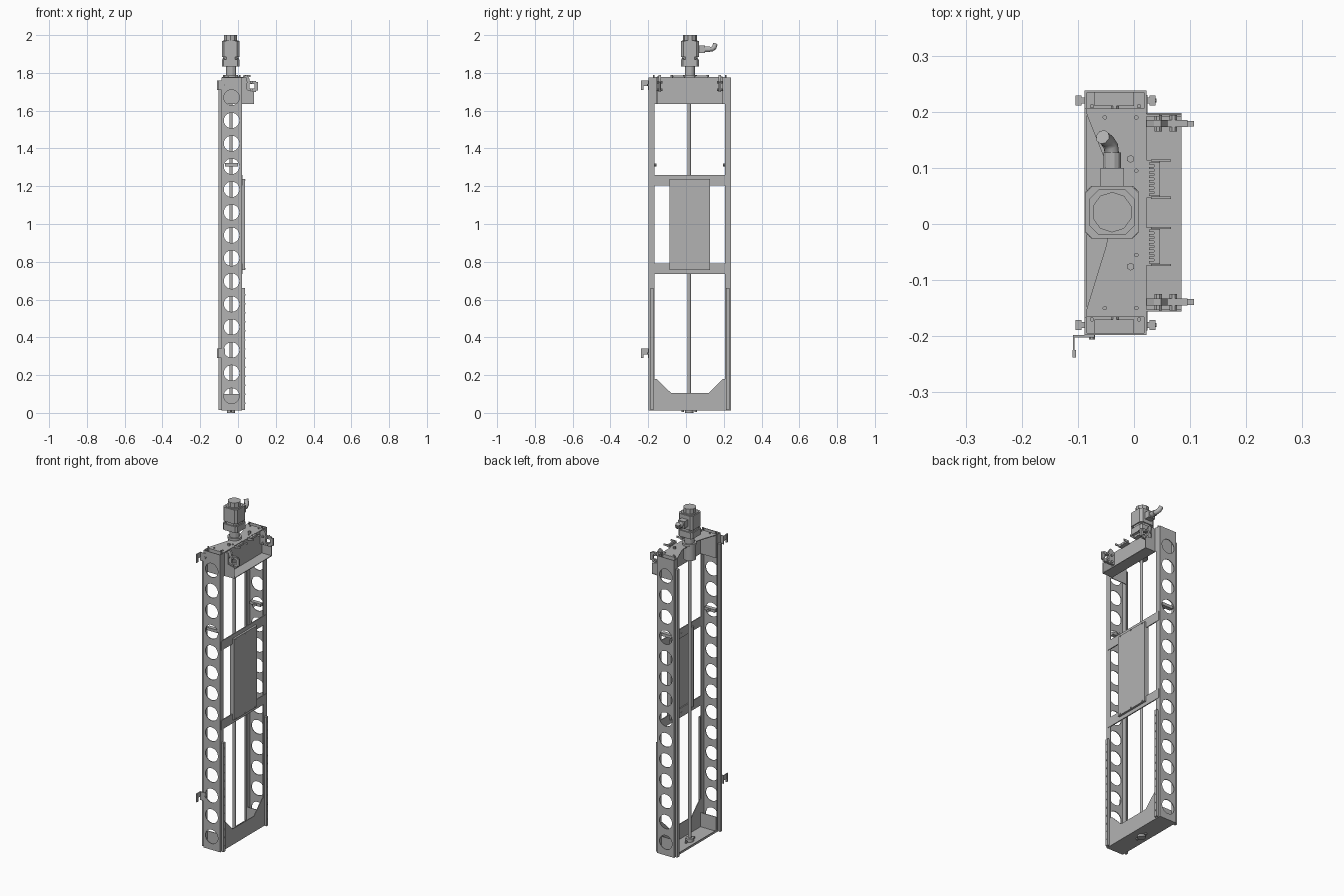
import bpy, bmesh, math
from mathutils import Vector

default = bpy.data.objects.get("Cube")
if default:
    bpy.data.objects.remove(default, do_unlink=True)

steel = bpy.data.materials.new("plain grey steel")
steel.use_nodes = True
grey = (0.45, 0.45, 0.45, 1)
steel.diffuse_color = grey
steel.node_tree.nodes["Principled BSDF"].inputs["Base Color"].default_value = grey

MID = 0.02       # y of the frame's mirror plane
AXIS_X = -0.037  # x of the drive screw and motor
BACK, FACE = -0.088, 0.022  # frame depth in x


def finish(name, bm):
    bmesh.ops.recalc_face_normals(bm, faces=bm.faces)
    mesh = bpy.data.meshes.new(name)
    bm.to_mesh(mesh)
    bm.free()
    mesh.materials.append(steel)
    ob = bpy.data.objects.new(name, mesh)
    bpy.context.scene.collection.objects.link(ob)
    return ob


def prism(name, pts, axis, lo, hi):
    """Extrude a 2D outline along an axis; the outline uses the other two axes in order."""
    bm = bmesh.new()

    def place(p, t):
        co = list(p)
        co.insert("xyz".index(axis), t)
        return bm.verts.new(co)
    a = [place(p, lo) for p in pts]
    b = [place(p, hi) for p in pts]
    bm.faces.new(a)
    bm.faces.new(b[::-1])
    for i in range(len(pts)):
        j = (i + 1) % len(pts)
        bm.faces.new((a[i], b[i], b[j], a[j]))
    return finish(name, bm)


def box(name, x0, x1, y0, y1, z0, z1):
    return prism(name, [(x0, y0), (x1, y0), (x1, y1), (x0, y1)], "z", z0, z1)


def circle(u, v, r, n):
    return [(u + r * math.cos(math.tau * (i + 0.5) / n),
             v + r * math.sin(math.tau * (i + 0.5) / n)) for i in range(n)]


def rod(name, axis, u, v, r, lo, hi, n=16):
    ob = prism(name, circle(u, v, r, n), axis, lo, hi)
    if n > 12:
        for p in ob.data.polygons:
            p.use_smooth = len(p.vertices) == 4
        for e in ob.data.edges:
            d = ob.data.vertices[e.vertices[0]].co - ob.data.vertices[e.vertices[1]].co
            e.use_edge_sharp = abs(d["xyz".index(axis)]) < 1e-6
    return ob


def cut(ob, cutter):
    mod = ob.modifiers.new("holes", "BOOLEAN")
    mod.operation, mod.solver, mod.object = "DIFFERENCE", "EXACT", cutter
    bpy.context.view_layer.update()
    mesh = bpy.data.meshes.new_from_object(
        ob.evaluated_get(bpy.context.evaluated_depsgraph_get()))
    ob.modifiers.clear()
    ob.data = mesh


# Cutter for the round lightening holes in both rails
bm = bmesh.new()
for i in range(14):
    z = 0.09 + i * 0.1215
    rings = [[bm.verts.new((u, y, v)) for u, v in circle(-0.034, z, 0.041, 32)]
             for y in (-0.5, 0.5)]
    bm.faces.new(rings[0])
    bm.faces.new(rings[1][::-1])
    for k in range(32):
        m = (k + 1) % 32
        bm.faces.new((rings[0][k], rings[1][k], rings[1][m], rings[0][m]))
hole_cutter = finish("hole_cutter", bm)
hole_cutter.hide_render = True

T = 0.004  # sheet thickness
for s, side in ((-1, "right"), (1, "left")):
    def Y(d):
        return MID + s * d

    # Channel rail, open to the inside
    inner, outer = Y(0.186), Y(0.218)
    web = Y(0.218 - T)
    rail = prism(side + "_rail", [(BACK, inner), (BACK, outer), (FACE, outer), (FACE, inner),
                                  (FACE - T, inner), (FACE - T, web), (BACK + T, web),
                                  (BACK + T, inner)], "z", 0.012, 1.775)
    cut(rail, hole_cutter)

    # Guide strips on the back and on the lower face, with a narrow neck and wide head
    for label, x, d, top in (("back", BACK, -1, 1.72), ("face", FACE, 1, 0.66)):
        box(f"{side}_{label}_strip_neck", x, x + d * 0.008, Y(0.195), Y(0.205), 0.014, top)
        box(f"{side}_{label}_strip_head", x + d * 0.006, x + d * 0.016,
            Y(0.191), Y(0.209), 0.014, top)
    for i in range(13):
        rod(side + "_strip_bolt", "x", Y(0.2), 0.05 + i * 0.048, 0.004, FACE + 0.016, FACE + 0.018, 8)

    # End flanges of head and tray
    box(side + "_head_flange", BACK + T, FACE, Y(0.182), Y(0.186), 1.635, 1.777)
    box(side + "_tray_flange", BACK + T, FACE, Y(0.182), Y(0.186), 0.014, 0.1)

    # Small clip inside the rail
    box(side + "_rail_clip", -0.07, 0.0, Y(0.19), Y(0.214), 1.305, 1.322)
    rod(side + "_clip_pin", "y", -0.034, 1.312, 0.008, Y(0.175), Y(0.214), 8)

    # Cheek plate and clamp on the head shelf
    prism(side + "_shelf_cheek", [(FACE, 1.637), (0.085, 1.637), (0.085, 1.70), (0.045, 1.71),
                                  (0.045, 1.775), (FACE, 1.775)], "y", Y(0.172), Y(0.176))
    prism(side + "_clamp_arm", [(FACE, 1.70), (0.06, 1.70), (0.06, 1.77), (0.048, 1.79),
                                (0.036, 1.785), (FACE, 1.77)], "y", Y(0.153), Y(0.165))
    for z0, z1 in ((1.70, 1.718), (1.742, 1.758)):
        box(side + "_clamp_jaw", 0.055, 0.095, Y(0.153), Y(0.165), z0, z1)
    box(side + "_clamp_tip", 0.088, 0.107, Y(0.154), Y(0.164), 1.708, 1.752)
    for x in (0.043, 0.07):
        rod(side + "_clamp_bolt", "y", x, 1.71, 0.007, Y(0.145), Y(0.174), 8)
        rod(side + "_clamp_bolt", "y", x, 1.75, 0.007, Y(0.145), Y(0.174), 8)

    # Comb terminals beside the head
    c = MID + s * 0.06
    box(side + "_terminal_plate", FACE, 0.045, c - 0.034, c + 0.034, 1.773, 1.777)
    box(side + "_terminal_bar", 0.036, 0.046, c - 0.03, c + 0.03, 1.777, 1.786)
    for i in range(8):
        y = c - 0.028 + i * 0.008
        box(side + "_terminal_tooth", 0.027, 0.036, y - 0.002, y + 0.002, 1.777, 1.784)
    for d in (-0.033, 0.033):
        box(side + "_terminal_pin", 0.03, 0.066, c + d - 0.002, c + d + 0.002, 1.777, 1.788)

    # Bolts on the head plate
    rod(side + "_head_bolt", "z", -0.006, Y(0.096), 0.007, 1.777, 1.79, 6)
    for x, d in ((-0.052, 0.17), (0.004, 0.17), (0.004, 0.075)):
        rod(side + "_head_screw", "z", x, Y(d), 0.004, 1.777, 1.782, 8)
    for x in (-0.075, 0.009):
        rod(side + "_flange_pin", "z", x, Y(0.19), 0.004, 1.765, 1.79, 8)

# Head: top plate with tapered cut-out, front plate and shelf
prism("head_top_plate", [(FACE, -0.166), (FACE, 0.206), (-0.086, 0.206), (-0.084, 0.195),
                         (-0.05, 0.11), (-0.046, 0.09), (-0.046, -0.02), (-0.05, -0.04),
                         (-0.084, -0.15), (-0.086, -0.166)], "z", 1.773, 1.777)
box("head_front_plate", FACE - T, FACE, -0.166, 0.206, 1.635, 1.777)
box("head_shelf", FACE - T, 0.085, -0.156, 0.198, 1.635, 1.639)

# Bottom tray with gusseted front plate
box("tray_floor", BACK, FACE, -0.195, 0.235, 0.012, 0.016)
prism("tray_front_plate", [(-0.166, 0.012), (0.206, 0.012), (0.206, 0.18), (0.195, 0.18),
                           (0.12, 0.106), (-0.08, 0.106), (-0.155, 0.18), (-0.166, 0.18)],
      "x", FACE - T, FACE)
box("tray_back_lip", BACK, BACK + T, -0.166, 0.206, 0.012, 0.024)

# Carriage: two crossbars, cover plate and slotted side strips
for z in (0.735, 1.205):
    box("carriage_crossbar", FACE - T, FACE + 0.002, -0.19, 0.23, z, z + 0.055)
    for y in (-0.07, 0.017, 0.11):
        rod("crossbar_screw", "x", y, z + 0.028, 0.004, FACE - 0.008, 0.04, 8)
box("carriage_plate", FACE + 0.002, 0.036, -0.088, 0.128, 0.757, 1.237)
for y in (-0.088, 0.116):
    box("carriage_side_strip", 0.008, FACE + 0.003, y, y + 0.012, 0.76, 1.235)

# Drive screw with bearings
rod("drive_screw", "z", AXIS_X, 0.017, 0.009, 0.004, 1.8)
rod("lower_bearing", "z", AXIS_X, 0.017, 0.022, 0.0, 0.035)
rod("upper_bearing", "z", AXIS_X, 0.017, 0.034, 1.69, 1.775, 24)
for d in (-0.035, 0.035):
    rod("bearing_bolt", "z", AXIS_X, 0.017 + d, 0.007, 0.004, 0.028, 6)

# Motor: coupling, flange, body and cap
MY = 0.021


def chamfered(name, h, c, z0, z1):
    pts = [(h, h - c), (h - c, h), (c - h, h), (-h, h - c),
           (-h, c - h), (c - h, -h), (h - c, -h), (h, c - h)]
    return prism(name, [(AXIS_X - 0.002 + u, MY + v) for u, v in pts], "z", z0, z1)


rod("motor_foot", "z", AXIS_X, MY, 0.038, 1.777, 1.79, 24)
rod("motor_coupling", "z", AXIS_X, MY, 0.028, 1.785, 1.835, 12)
chamfered("motor_flange", 0.047, 0.01, 1.833, 1.87)
chamfered("motor_body", 0.041, 0.018, 1.87, 1.972)
chamfered("motor_collar", 0.047, 0.012, 1.885, 1.968)
rod("motor_cap", "z", AXIS_X - 0.002, MY, 0.036, 1.972, 2.0, 10)
for u in (-0.038, 0.038):
    for v in (-0.038, 0.038):
        rod("motor_screw", "z", AXIS_X - 0.002 + u, MY + v, 0.006, 1.868, 1.876, 8)

# Motor plug with bent cable end
box("plug_base", -0.06, -0.018, 0.062, 0.1, 1.905, 1.945)
rod("plug_sleeve", "y", -0.039, 1.925, 0.016, 0.1, 0.127, 12)
curve = bpy.data.curves.new("plug_elbow", "CURVE")
curve.dimensions = "3D"
curve.bevel_depth = 0.013
curve.bevel_resolution = 2
curve.use_fill_caps = True
path = [Vector(p) for p in ((-0.039, 0.12, 1.925), (-0.041, 0.138, 1.926),
                            (-0.048, 0.149, 1.934), (-0.056, 0.155, 1.952))]
spline = curve.splines.new("POLY")
spline.points.add(len(path) - 1)
for pt, co in zip(spline.points, path):
    pt.co = (*co, 1)
curve.materials.append(steel)
elbow = bpy.data.objects.new("plug_elbow", curve)
bpy.context.scene.collection.objects.link(elbow)

# Cable hooks on the right rail
for z in (0.29, 1.71):
    box("hook_base", -0.108, -0.07, -0.202, -0.198, z, z + 0.05)
    box("hook_arm", -0.109, -0.106, -0.238, -0.198, z + 0.02, z + 0.05)
    box("hook_tip", -0.11, -0.103, -0.238, -0.225, z, z + 0.05)
    rod("hook_bolt", "y", -0.075, z + 0.025, 0.006, -0.206, -0.195, 8)

bpy.data.objects.remove(hole_cutter, do_unlink=True)
